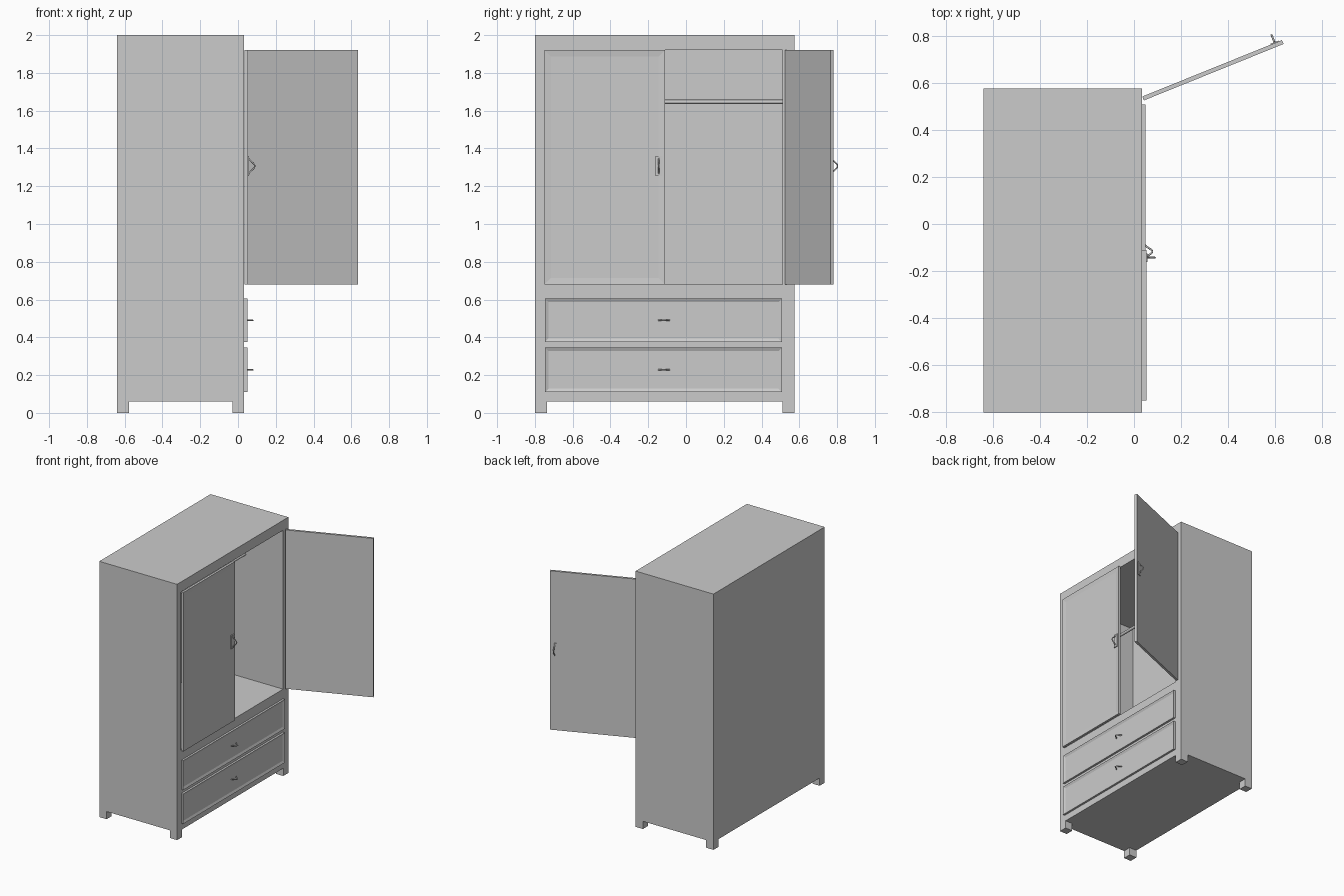
import bpy, bmesh, math
from mathutils import Matrix, Vector

if "Cube" in bpy.data.objects:
    bpy.data.objects.remove(bpy.data.objects["Cube"])

grey = bpy.data.materials.new("painted_grey")
grey.diffuse_color = (0.6, 0.6, 0.6, 1)
grey.use_nodes = True
grey.node_tree.nodes["Principled BSDF"].inputs["Base Color"].default_value = grey.diffuse_color

X0, X1 = -0.64, 0.033      # back and front of the carcass
Y0, Y1 = -0.80, 0.575      # carcass width
OY0, OY1 = -0.75, 0.51     # opening width


def finish(name, bm):
    me = bpy.data.meshes.new(name)
    bm.to_mesh(me)
    bm.free()
    me.materials.append(grey)
    ob = bpy.data.objects.new(name, me)
    bpy.context.collection.objects.link(ob)
    return ob


def box(name, lo, hi, inset=0, depth=0):
    """Box between two corners, with an optional recessed panel on its +x face."""
    bm = bmesh.new()
    lo, hi = Vector(lo), Vector(hi)
    bmesh.ops.create_cube(bm, size=1, matrix=Matrix.Translation((lo + hi) / 2)
                          @ Matrix.Diagonal((*(hi - lo), 1)))
    if inset:
        bm.normal_update()
        front = [f for f in bm.faces if f.normal.x > 0.9]
        bmesh.ops.inset_region(bm, faces=front, thickness=inset)
        bmesh.ops.translate(bm, verts=front[0].verts[:], vec=(-depth, 0, 0))
    return finish(name, bm)


def handle(name, pos, half, reach, vertical):
    """Thin bow handle standing out along +x."""
    cu = bpy.data.curves.new(name, 'CURVE')
    cu.dimensions = '3D'
    cu.bevel_depth = 0.004
    cu.bevel_resolution = 2
    cu.use_fill_caps = True
    sp = cu.splines.new('POLY')
    n = 12
    sp.points.add(n)
    for i, p in enumerate(sp.points):
        t = -1 + 2 * i / n
        out = reach * (0.5 + 0.5 * math.cos(math.pi * t))
        a = t * half
        p.co = (pos[0] + out, pos[1] + (0 if vertical else a),
                pos[2] + (a if vertical else 0), 1)
    tmp = bpy.data.objects.new(name, cu)
    bpy.context.collection.objects.link(tmp)
    me = bpy.data.meshes.new_from_object(
        tmp.evaluated_get(bpy.context.evaluated_depsgraph_get()))
    bpy.data.objects.remove(tmp)
    me.materials.clear()
    me.materials.append(grey)
    ob = bpy.data.objects.new(name, me)
    bpy.context.collection.objects.link(ob)
    for f in me.polygons:
        f.use_smooth = True
    return ob


# carcass with the hollow wardrobe compartment
body = box("carcass", (X0, Y0, 0.06), (X1, Y1, 2.0))
cutter = box("compartment_cutter", (-0.62, OY0, 0.68), (0.2, OY1, 1.922))
cutter.hide_render = True
mod = body.modifiers.new("hollow", 'BOOLEAN')
mod.operation = 'DIFFERENCE'
mod.solver = 'EXACT'
mod.object = cutter
bpy.context.view_layer.objects.active = body
bpy.ops.object.modifier_apply(modifier="hollow")
bpy.data.objects.remove(cutter)

# four square feet
for xn, x in (("back", X0), ("front", X1 - 0.063)):
    for yn, y in (("left", Y0), ("right", Y1 - 0.063)):
        box(f"{xn}_{yn}_foot", (x, y, 0), (x + 0.063, y + 0.063, 0.06))

# hanging rail across the compartment
bm = bmesh.new()
bmesh.ops.create_cone(bm, cap_ends=True, segments=16, radius1=0.011, radius2=0.011,
                      depth=OY1 - OY0,
                      matrix=Matrix.Translation((-0.30, (OY0 + OY1) / 2, 1.647))
                      @ Matrix.Rotation(math.pi / 2, 4, 'X'))
rail = finish("hanging_rail", bm)
for f in rail.data.polygons:
    f.use_smooth = len(f.vertices) == 4

# drawer fronts with recessed panels and handles
for name, z0, z1 in (("lower", 0.11, 0.345), ("upper", 0.375, 0.605)):
    box(f"{name}_drawer_front", (X1, -0.747, z0), (X1 + 0.016, 0.508, z1), 0.026, 0.008)
    handle(f"{name}_drawer_handle", (0.045, -0.117, (z0 + z1) / 2), 0.031, 0.033, False)


# doors are built with the hinge on the local z axis, reaching toward side * y
def door(name, side, hinge, angle, inset):
    w, t = 0.64, 0.018
    ys = sorted((0, side * w))
    hy = side * (w - 0.033)
    parts = [box(f"{name}_door", (0, ys[0], 0.68), (t, ys[1], 1.922), inset, 0.004),
             box(f"{name}_handle_plate", (t - 0.005, hy - 0.018, 1.255),
                 (t + 0.004, hy + 0.018, 1.36)),
             handle(f"{name}_door_handle", (t + 0.002, hy, 1.307), 0.045, 0.034, True)]
    for p in parts:
        p.location = (*hinge, 0)
        p.rotation_euler.z = math.radians(angle)


door("closed", 1, (X1 + 0.002, -0.75), 0, 0.05)
door("open", -1, (0.042, 0.525), 112, 0)
